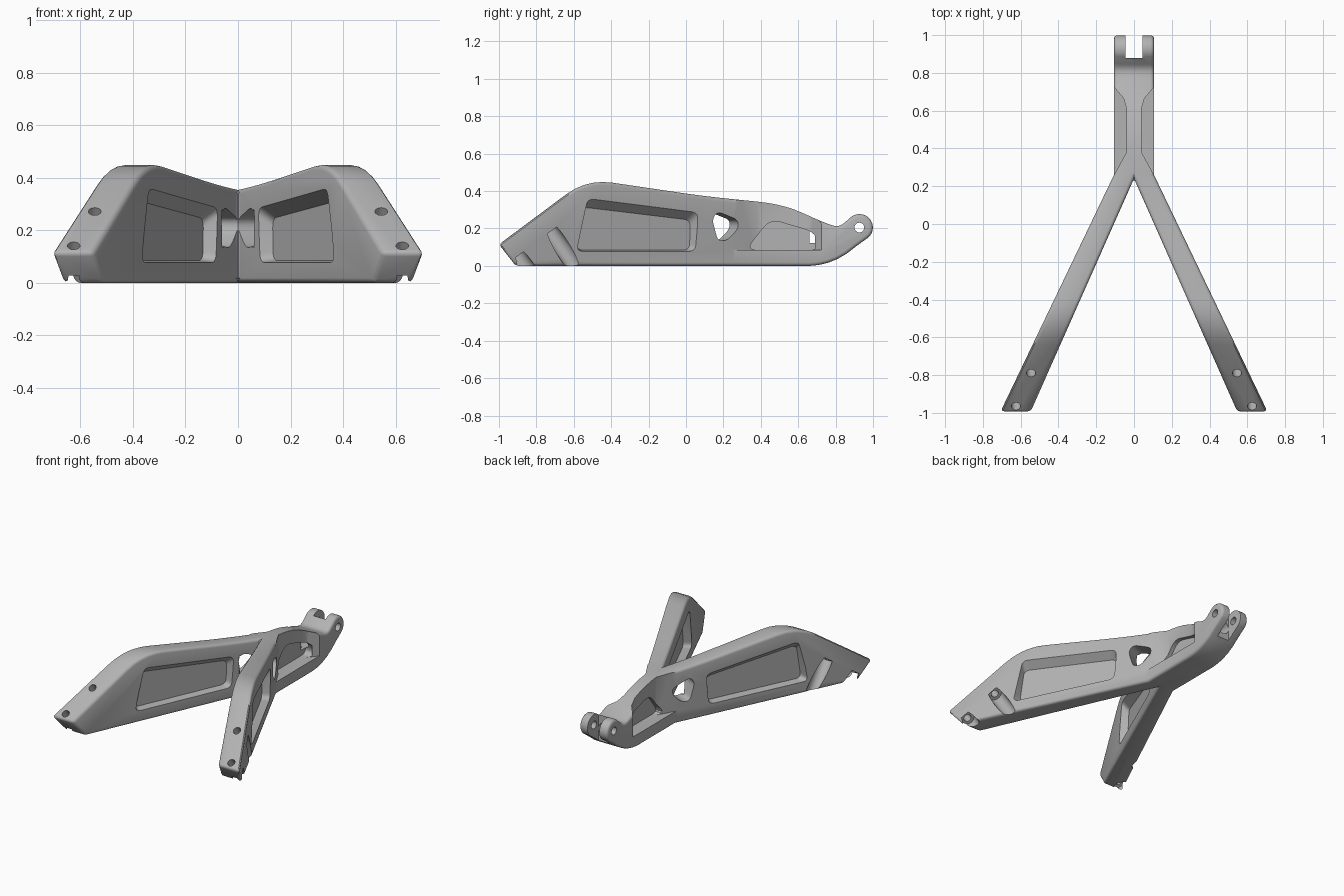
import bpy, bmesh, math
from mathutils import Vector

if "Cube" in bpy.data.objects:
    bpy.data.objects.remove(bpy.data.objects["Cube"])

metal = bpy.data.materials.new("satin grey metal")
metal.use_nodes = True
grey = (0.45, 0.45, 0.45, 1)
metal.diffuse_color = grey
metal.node_tree.nodes["Principled BSDF"].inputs["Base Color"].default_value = grey


def rounded(points, radius, steps=5):
    """Round every corner of a closed 2D outline."""
    out = []
    for i, p in enumerate(points):
        p, a, b = Vector(p), Vector(points[i - 1]), Vector(points[(i + 1) % len(points)])
        start = p + (a - p).normalized() * min(radius, (a - p).length * 0.45)
        end = p + (b - p).normalized() * min(radius, (b - p).length * 0.45)
        for k in range(steps + 1):
            t = k / steps
            out.append(start * (1 - t) ** 2 + p * 2 * t * (1 - t) + end * t * t)
    return out


def loft(name, ring_a, ring_b):
    """Closed solid between two matching rings of 3D points."""
    bm = bmesh.new()
    a = [bm.verts.new(p) for p in ring_a]
    b = [bm.verts.new(p) for p in ring_b]
    bm.faces.new(a)
    bm.faces.new(b[::-1])
    for i in range(len(a)):
        bm.faces.new((a[i - 1], b[i - 1], b[i], a[i]))
    bmesh.ops.recalc_face_normals(bm, faces=bm.faces)
    mesh = bpy.data.meshes.new(name)
    bm.to_mesh(mesh)
    bm.free()
    obj = bpy.data.objects.new(name, mesh)
    bpy.context.collection.objects.link(obj)
    mesh.materials.append(metal)
    return obj


def side_prism(name, outline, x0, x1):
    return loft(name, [(x0, y, z) for y, z in outline], [(x1, y, z) for y, z in outline])


def plan_prism(name, outline, z0, z1):
    return loft(name, [(x, y, z0) for x, y in outline], [(x, y, z1) for x, y in outline])


def cylinder(name, start, end, radius, sides=32):
    start, end = Vector(start), Vector(end)
    turn = (end - start).to_track_quat("Z", "Y")
    ring = [turn @ Vector((radius * math.cos(i * math.tau / sides),
                           radius * math.sin(i * math.tau / sides), 0)) for i in range(sides)]
    return loft(name, [start + p for p in ring], [end + p for p in ring])


def apply_modifier(mod):
    bpy.context.view_layer.objects.active = bracket
    bpy.ops.object.modifier_apply(modifier=mod.name)


def combine(tool, operation="DIFFERENCE"):
    mod = bracket.modifiers.new("cut", "BOOLEAN")
    mod.operation, mod.solver, mod.object = operation, "EXACT", tool
    apply_modifier(mod)
    bpy.data.objects.remove(tool)


# Y-shaped plan
half = [(0.55, -1), (0.71, -1), (0.106, 0.26), (0.106, 1)]
plan = [(0, 0.24)] + half + [(-x, y) for x, y in reversed(half)]
bracket = plan_prism("swingarm_bracket", plan, -0.1, 0.7)

# Side profile with hinge eye
eye = Vector((0.927, 0.205))
profile = rounded([(-1, 0.115), (-0.91, 0)], 0)[::6]
profile += [Vector(p) for p in ((0.66, 0), (0.71, 0.005), (0.76, 0.017), (0.81, 0.037),
                                (0.86, 0.066), (0.91, 0.105))]
profile += [eye + 0.072 * Vector((math.cos(math.radians(a)), math.sin(math.radians(a))))
            for a in range(-45, 126, 10)]
top = rounded([(0.88, 0.262), (0.82, 0.205), (0.74, 0.23), (0.52, 0.33),
               (0.1, 0.372), (-0.53, 0.465), (-1, 0.115)], 0.14)
profile += top[6:-6]
combine(side_prism("profile_tool", profile, -1, 1), "INTERSECT")

# Soft outer edges
bevel = bracket.modifiers.new("soft_edges", "BEVEL")
bevel.width, bevel.segments = 0.018, 3
bevel.limit_method, bevel.angle_limit = "ANGLE", math.radians(50)
bevel.use_clamp_overlap = False
apply_modifier(bevel)

# Clevis slot, hinge bore and the round relief in front of the slot
slot = [(-0.045, 0.88), (0.045, 0.88), (0.045, 1.1), (-0.045, 1.1)]
combine(plan_prism("slot_tool", slot, -0.2, 0.6))
combine(cylinder("hinge_bore_tool", (-1, *eye), (1, *eye), 0.026))
combine(cylinder("relief_tool", (0, 0.66, 0.165), (0, 0.95, 0.165), 0.045))

# Arm pocket outlines on the face and at the pocket floor
pocket_rim = rounded([(-0.585, 0.078), (-0.525, 0.36), (0.065, 0.285), (0.05, 0.078)], 0.035)
pocket_floor = rounded([(-0.565, 0.085), (-0.535, 0.315), (0.045, 0.245), (0.04, 0.085)], 0.035)
window = rounded([(0.14, 0.25), (0.17, 0.29), (0.28, 0.245), (0.28, 0.2),
                  (0.22, 0.135), (0.17, 0.135)], 0.03)
triangle = rounded([(0.32, 0.085), (0.45, 0.25), (0.69, 0.18), (0.72, 0.085)], 0.06)
flank = [(0.3, 0.2), (0.138, 0.2), (0.04, 0.38), (0.04, 0.61), (0.055, 0.665),
         (0.106, 0.725), (0.3, 0.8)]


def outer_x(y):
    return 0.71 - (y + 1) * 0.604 / 1.26


def inner_x(y):
    return 0.55 - (y + 1) * 0.55 / 1.24


def arm_pocket(name, rim, floor, face_x, facing, depth, side):
    """Cutter sunk square to one face of an arm."""
    normal = Vector((0.902, 0.432, 0)) * facing
    rings = []
    for outline, offset in ((rim, 0), (floor, -depth)):
        rings.append([Vector((face_x(y), y, z)) + normal * offset for y, z in outline])
    rings[0] = [a + (a - b) * 0.03 / depth for a, b in zip(*rings)]
    return loft(name, *[[(p.x * side, p.y, p.z) for p in ring] for ring in rings])


for side in (1, -1):
    # Tail flank, leaving a thin rail over a wide foot
    combine(plan_prism("flank_tool", [(x * side, y) for x, y in flank], 0.085, 0.6))
    combine(side_prism("tail_pocket_tool", triangle, 0.012 * side, 0.075 * side))
    # Arm pockets and the small window
    combine(arm_pocket("outer_pocket_tool", pocket_rim, pocket_floor, outer_x, 1, 0.05, side))
    combine(arm_pocket("inner_pocket_tool", pocket_rim, pocket_floor, inner_x, -1, 0.05, side))
    combine(arm_pocket("window_tool", window, window, outer_x, 1, 0.22, side))
    # Bolt holes with wide counterbores from below
    axis = Vector((0, 0.59, -0.807))
    for x, y, z in ((0.545, -0.79, 0.272), (0.625, -0.965, 0.141)):
        p = Vector((x * side, y, z))
        combine(cylinder("bolt_hole_tool", p - axis * 0.1, p + axis * 0.5, 0.024))
        combine(cylinder("counterbore_tool", p + axis * 0.11, p + axis * 0.5, 0.045))

bpy.ops.object.select_all(action="DESELECT")
bracket.select_set(True)
bpy.context.view_layer.objects.active = bracket
bpy.ops.object.shade_smooth_by_angle(angle=math.radians(35))
